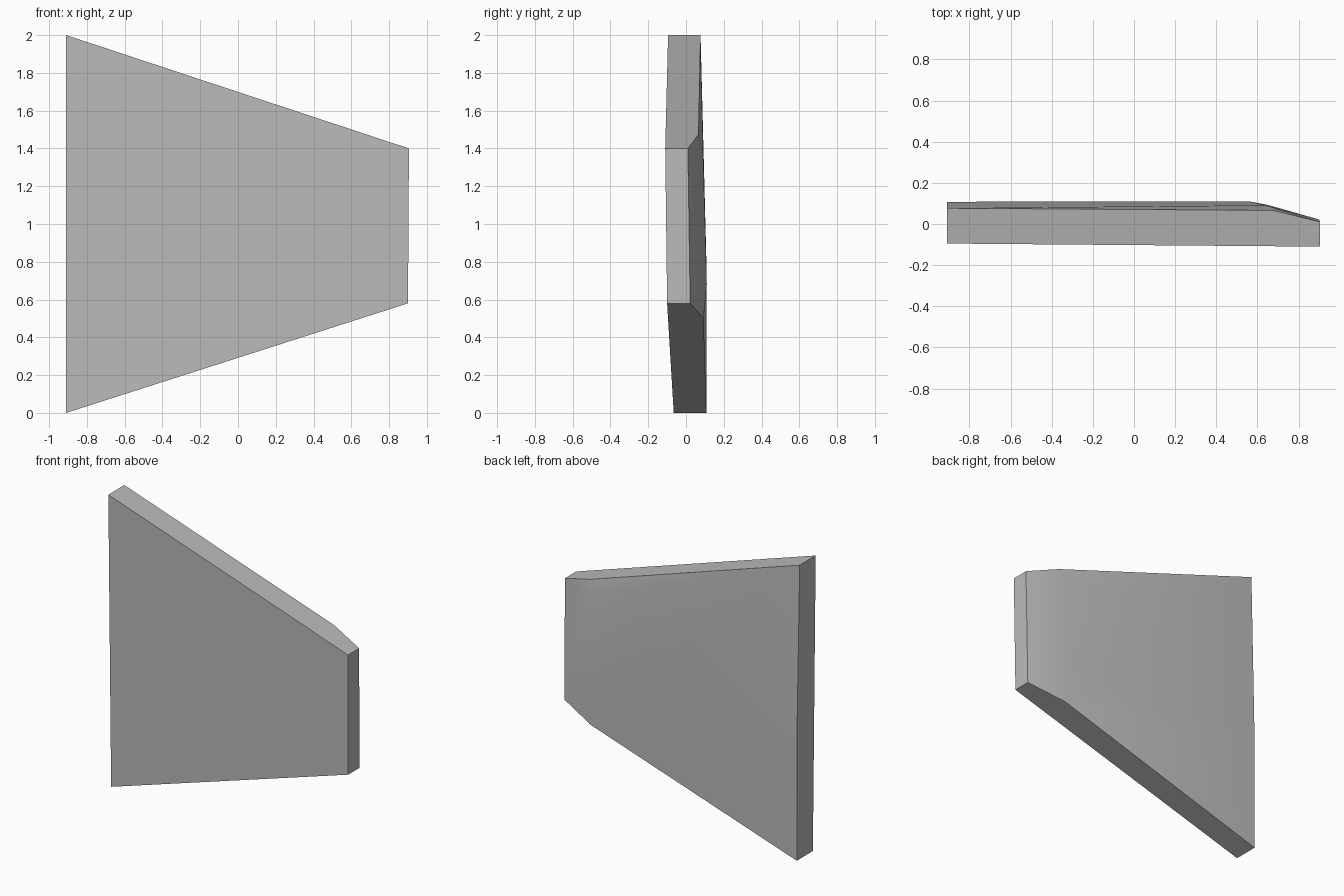
import bpy, bmesh, math

cube = bpy.data.objects.get("Cube")
if cube:
    bpy.data.objects.remove(cube, do_unlink=True)

# Plain grey material
grey = bpy.data.materials.new("plain grey")
grey.use_nodes = True
colour = (0.5, 0.5, 0.5, 1)
grey.diffuse_color = colour
grey.node_tree.nodes["Principled BSDF"].inputs["Base Color"].default_value = colour

# Corners of the flat front and of the gently bevelled back
points = {
    "front_root_top": (-0.91, -0.095, 2.0),
    "front_root_low": (-0.91, -0.065, 0.0),
    "front_tip_low": (0.9, -0.10, 0.58),
    "front_tip_top": (0.905, -0.11, 1.4),
    "root_top": (-0.91, 0.077, 2.0),
    "root_mid": (-0.91, 0.108, 0.8),
    "root_low": (-0.91, 0.108, 0.0),
    "edge_low": (0.65, 0.093, 0.5),
    "tip_low": (0.9, 0.022, 0.58),
    "tip_top": (0.905, 0.01, 1.4),
    "edge_top": (0.68, 0.066, 1.474),
    "inner_top": (0.64, 0.091, 1.38),
    "inner_low": (0.56, 0.11, 0.68),
}
faces = [
    # front and thin sides
    "front_root_top front_root_low front_tip_low front_tip_top",
    "front_root_top root_top root_mid root_low front_root_low",
    "front_root_low root_low edge_low tip_low front_tip_low",
    "front_tip_low tip_low tip_top front_tip_top",
    "front_tip_top tip_top edge_top root_top front_root_top",
    # back panel, edge bands and tapered tip
    "root_top inner_top inner_low root_mid",
    "root_top edge_top inner_top",
    "root_mid inner_low edge_low root_low",
    "inner_top edge_top tip_top",
    "inner_top tip_top tip_low inner_low",
    "inner_low tip_low edge_low",
]

bm = bmesh.new()
verts = {name: bm.verts.new(co) for name, co in points.items()}
for face in faces:
    bm.faces.new([verts[name] for name in face.split()])
bmesh.ops.recalc_face_normals(bm, faces=bm.faces)

mesh = bpy.data.meshes.new("tapered_panel")
bm.to_mesh(mesh)
bm.free()
mesh.materials.append(grey)
panel = bpy.data.objects.new("tapered_panel", mesh)
bpy.context.collection.objects.link(panel)

# Smooth back, sharp outline
bpy.context.view_layer.objects.active = panel
panel.select_set(True)
bpy.ops.object.shade_smooth_by_angle(angle=math.radians(35))
